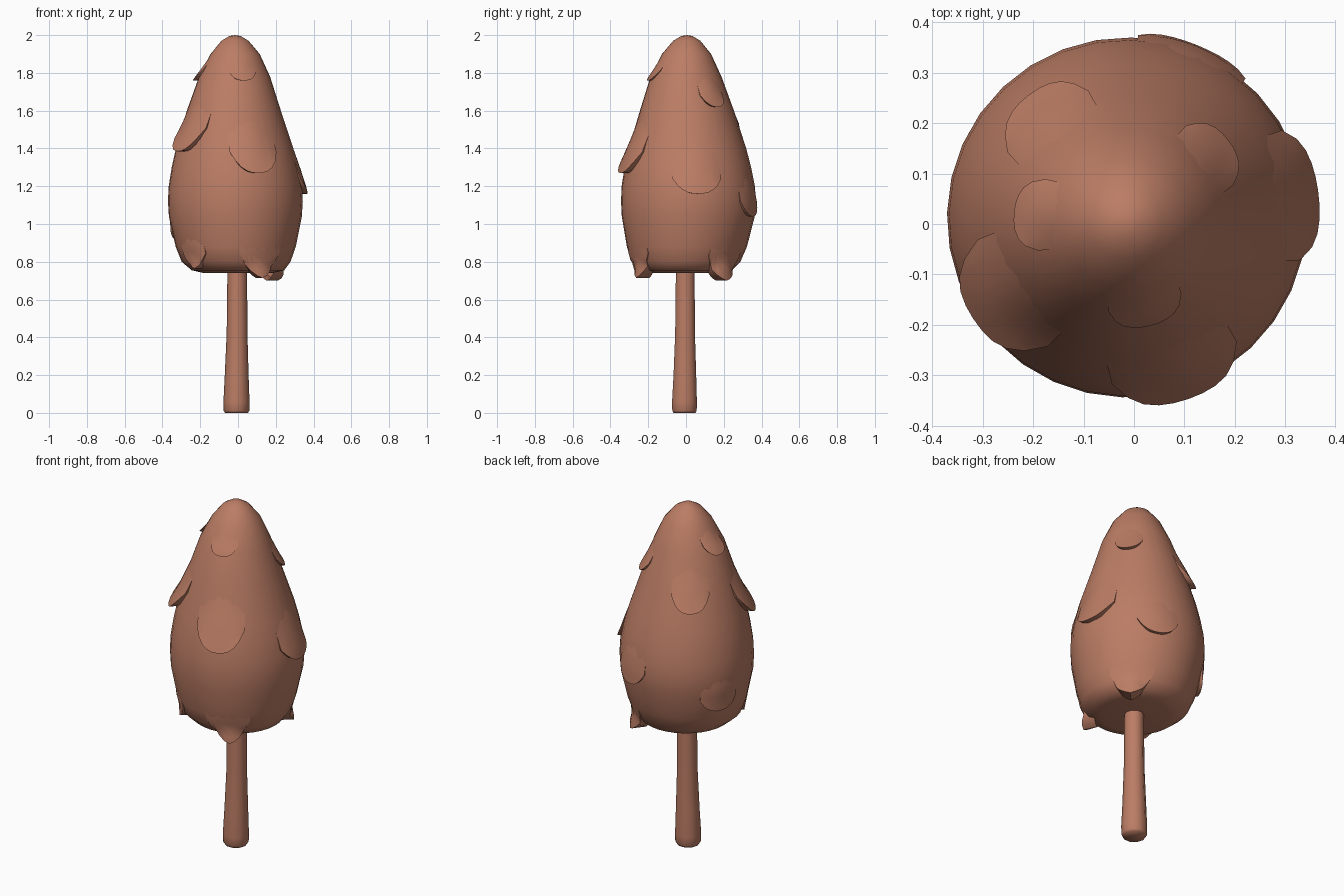
import bpy, math

if "Cube" in bpy.data.objects:
    bpy.data.objects.remove(bpy.data.objects["Cube"])

bark = bpy.data.materials.new("warm clay brown")
bark.diffuse_color = (0.50, 0.205, 0.130, 1)
bark.use_nodes = True
bark.node_tree.nodes["Principled BSDF"].inputs["Base Color"].default_value = bark.diffuse_color

# crown profile: height, radius, centre x, centre y
CROWN = [(0.74, 0.18, 0, 0), (0.755, 0.245, 0, 0), (0.80, 0.288, -0.01, 0), (0.88, 0.318, -0.012, 0.005),
         (1.04, 0.352, -0.014, 0.012), (1.12, 0.357, -0.014, 0.013), (1.20, 0.353, -0.014, 0.012),
         (1.30, 0.335, -0.016, 0.01), (1.40, 0.311, -0.018, 0.008),
         (1.60, 0.249, -0.022, 0.005), (1.78, 0.188, -0.018, 0), (1.90, 0.130, -0.015, 0.003),
         (1.97, 0.072, -0.016, 0.004), (1.995, 0.03, -0.016, 0.005), (2.0, 0.0, -0.016, 0.005)]
TRUNK = [(0.0, 0.061, -0.008, -0.008), (0.012, 0.068, -0.008, -0.008), (0.06, 0.069, -0.008, -0.008),
         (0.20, 0.063, -0.007, -0.006), (0.42, 0.055, -0.005, -0.005), (0.76, 0.052, -0.004, -0.004)]


def make(name, verts, faces, angle):
    me = bpy.data.meshes.new(name)
    me.from_pydata(verts, [], faces)
    me.materials.append(bark)
    ob = bpy.data.objects.new(name, me)
    bpy.context.collection.objects.link(ob)
    bpy.ops.object.select_all(action='DESELECT')
    ob.select_set(True)
    bpy.context.view_layer.objects.active = ob
    bpy.ops.object.shade_smooth_by_angle(angle=math.radians(angle))
    return ob


def lathe(name, profile, n, turn=0.0):
    verts, faces = [], []
    tip = profile[-1][1] == 0
    rings = profile[:-1] if tip else profile
    for z, r, cx, cy in rings:
        for i in range(n):
            a = 2 * math.pi * i / n + turn
            verts.append((cx + r * math.cos(a), cy + r * math.sin(a), z))
    for k in range(len(rings) - 1):
        for i in range(n):
            j = (i + 1) % n
            faces.append((k*n + i, k*n + j, (k+1)*n + j, (k+1)*n + i))
    faces.append(tuple(reversed(range(n))))
    last = (len(rings) - 1) * n
    if tip:
        verts.append((profile[-1][2], profile[-1][3], profile[-1][0]))
        faces += [(last + i, last + (i + 1) % n, len(verts) - 1) for i in range(n)]
    else:
        faces.append(tuple(range(last, last + n)))
    return make(name, verts, faces, 75)


def crown_at(z):
    z = min(max(z, CROWN[0][0]), 2.0)
    for a, b in zip(CROWN, CROWN[1:]):
        if z <= b[0]:
            t = (z - a[0]) / (b[0] - a[0])
            return [p + (q - p) * t for p, q in zip(a[1:], b[1:])]


def tuft(name, az, low, half, length, rise, lift, rmin=0.0):
    """Leaf flap: melts into the crown at its top and sides, lifts into a U-shaped lip."""
    az = math.radians(az)
    nu, nv = 10, 8
    verts, faces = [], []

    def point(u, v, skirt=False):
        z = low + length + (rise * abs(u) ** (1.5 if rmin else 2.5) - length) * v
        r, cx, cy = crown_at(z)
        wide = crown_at(max(z, low + 0.05))[0]
        a = az + u * half / max(wide, 0.1)
        if skirt:
            r = max(r - 0.025, rmin - 0.07)
        else:
            r = max(r, rmin - 0.07 * u * u if rmin else 0)
            blend = (1 - v) * math.cos(u * math.pi / 2) ** 2 + v * (1 - 0.7 * u ** 4)
            r += lift * v ** 1.5 * blend - 0.005 * (1 - v) * (1 + u * u)
        return (cx + r * math.cos(a), cy + r * math.sin(a), z)

    for k in range(nv + 1):
        for i in range(nu + 1):
            verts.append(point(2 * i / nu - 1, k / nv))
    w = nu + 1
    for k in range(nv):
        for i in range(nu):
            faces.append((k*w + i, (k+1)*w + i, (k+1)*w + i + 1, k*w + i + 1))
    # closing skirt under the lip and along its two corners
    k0 = nv // 2
    rim = [(0, k) for k in range(k0, nv)] + [(i, nv) for i in range(w)] + [(nu, k) for k in range(nv - 1, k0 - 1, -1)]
    base = len(verts)
    for i, k in rim:
        verts.append(point(2 * i / nu - 1, k / nv, True))
    for s in range(len(rim) - 1):
        a, b = (k * w + i for i, k in rim[s:s + 2])
        faces.append((a, base + s, base + s + 1, b))
    make(name, verts, faces, 45)


lathe("crown", CROWN, 32, 0.17)
lathe("trunk", TRUNK, 10)

# leaf flaps: direction in degrees, lip height, half width, length, lip rise, lift
FLAPS = [(-76, 1.76, 0.075, 0.16, 0.05, 0.014), (174, 1.76, 0.07, 0.16, 0.05, 0.026),
         (38, 1.62, 0.075, 0.22, 0.06, 0.022), (127, 1.49, 0.10, 0.28, 0.08, 0.03),
         (213, 1.385, 0.125, 0.30, 0.12, 0.045), (-71, 1.27, 0.13, 0.34, 0.11, 0.038),
         (8, 1.16, 0.13, 0.34, 0.08, 0.028), (68, 1.04, 0.115, 0.28, 0.08, 0.018),
         (155, 0.92, 0.11, 0.24, 0.07, 0.02)]
for n, f in enumerate(FLAPS):
    tuft(f"leaf_flap_{n + 1}", *f)

# drooping tips around the lower rim
DRIPS = [(-64, 0.715, 0.12, 0.28, 0.13, 0.008, 0.285), (46, 0.70, 0.12, 0.28, 0.13, 0.012, 0.29),
         (222, 0.765, 0.09, 0.22, 0.08, 0.015, 0.295)]
for n, f in enumerate(DRIPS):
    tuft(f"rim_drip_{n + 1}", *f)
